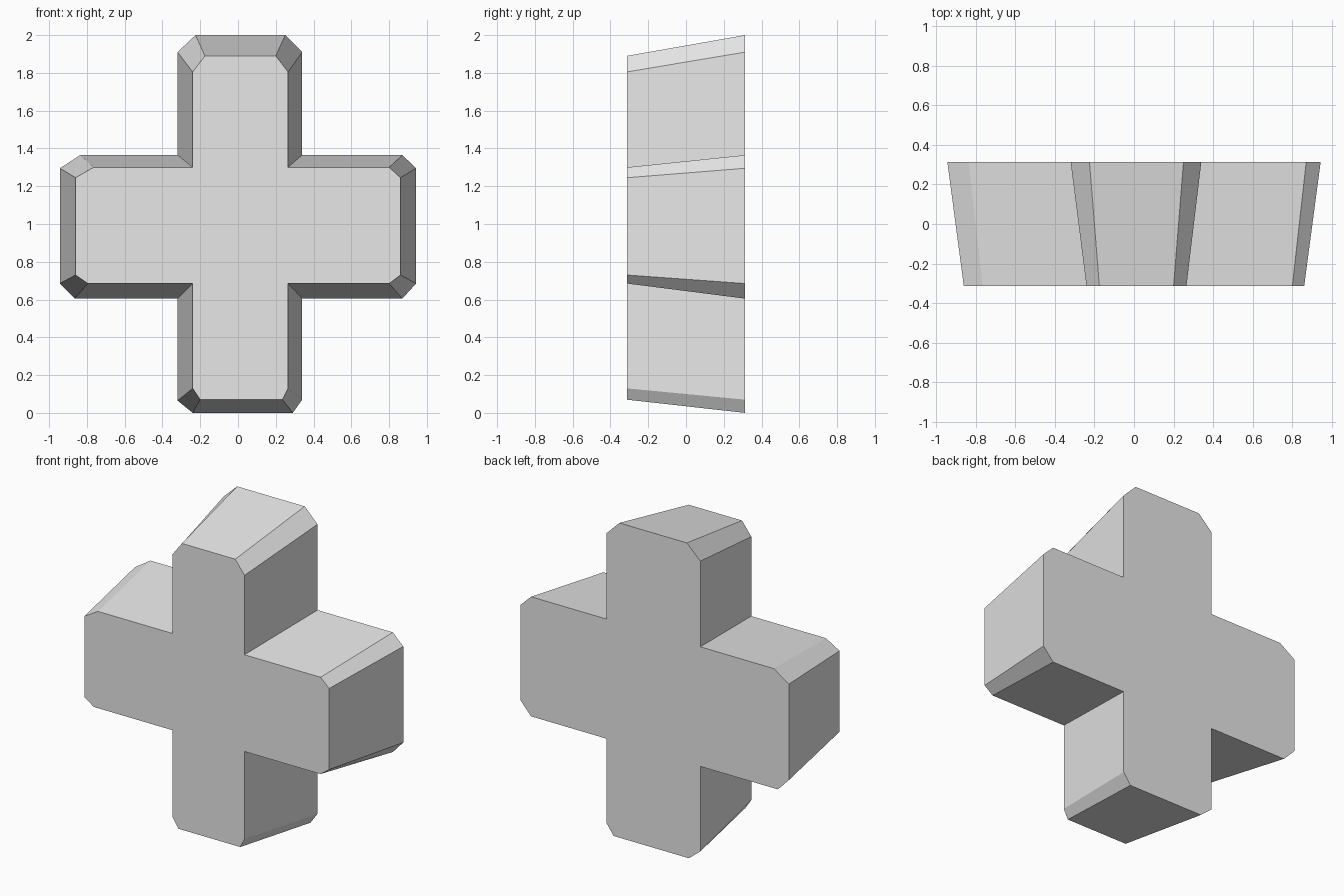
import bpy
import bmesh

cube = bpy.data.objects.get("Cube")
if cube:
    bpy.data.objects.remove(cube, do_unlink=True)

# Single grey material
grey = bpy.data.materials.new("light_grey")
grey.use_nodes = True
colour = (0.8, 0.8, 0.8, 1)
grey.diffuse_color = colour
grey.node_tree.nodes["Principled BSDF"].inputs["Base Color"].default_value = colour


def cross_outline(left, right, low, high, top, right_arm, bottom, left_arm):
    """Cross outline: each arm end is its chamfer points, each inner corner a crossing."""
    return (top + [(right, high)] + right_arm + [(right, low)]
            + bottom + [(left, low)] + left_arm + [(left, high)])


# Wide back outline (x, z), clockwise from the top arm
back = cross_outline(
    -0.32, 0.34, 0.605, 1.365,
    top=[(-0.32, 1.91), (-0.225, 2.0), (0.25, 2.0), (0.34, 1.91)],
    right_arm=[(0.87, 1.365), (0.943, 1.295), (0.943, 0.685), (0.87, 0.605)],
    bottom=[(0.34, 0.07), (0.29, 0), (-0.24, 0), (-0.32, 0.065)],
    left_arm=[(-0.865, 0.605), (-0.943, 0.685), (-0.943, 1.295), (-0.835, 1.365)])

# Narrower front outline
front = cross_outline(
    -0.24, 0.265, 0.685, 1.3,
    top=[(-0.24, 1.805), (-0.175, 1.89), (0.2, 1.89), (0.265, 1.805)],
    right_arm=[(0.8, 1.3), (0.86, 1.245), (0.86, 0.73), (0.8, 0.685)],
    bottom=[(0.265, 0.13), (0.235, 0.07), (-0.2, 0.07), (-0.24, 0.13)],
    left_arm=[(-0.795, 0.685), (-0.86, 0.73), (-0.86, 1.245), (-0.765, 1.3)])

# Loft the two outlines into a tapered solid
bm = bmesh.new()
front_ring = [bm.verts.new((x, -0.313, z)) for x, z in front]
back_ring = [bm.verts.new((x, 0.313, z)) for x, z in back]
bm.faces.new(front_ring)
bm.faces.new(back_ring[::-1])
count = len(front_ring)
for i in range(count):
    j = (i + 1) % count
    bm.faces.new((front_ring[i], back_ring[i], back_ring[j], front_ring[j]))
bmesh.ops.recalc_face_normals(bm, faces=bm.faces)

mesh = bpy.data.meshes.new("tapered_cross")
bm.to_mesh(mesh)
bm.free()
mesh.materials.append(grey)
bpy.context.collection.objects.link(bpy.data.objects.new("tapered_cross", mesh))
